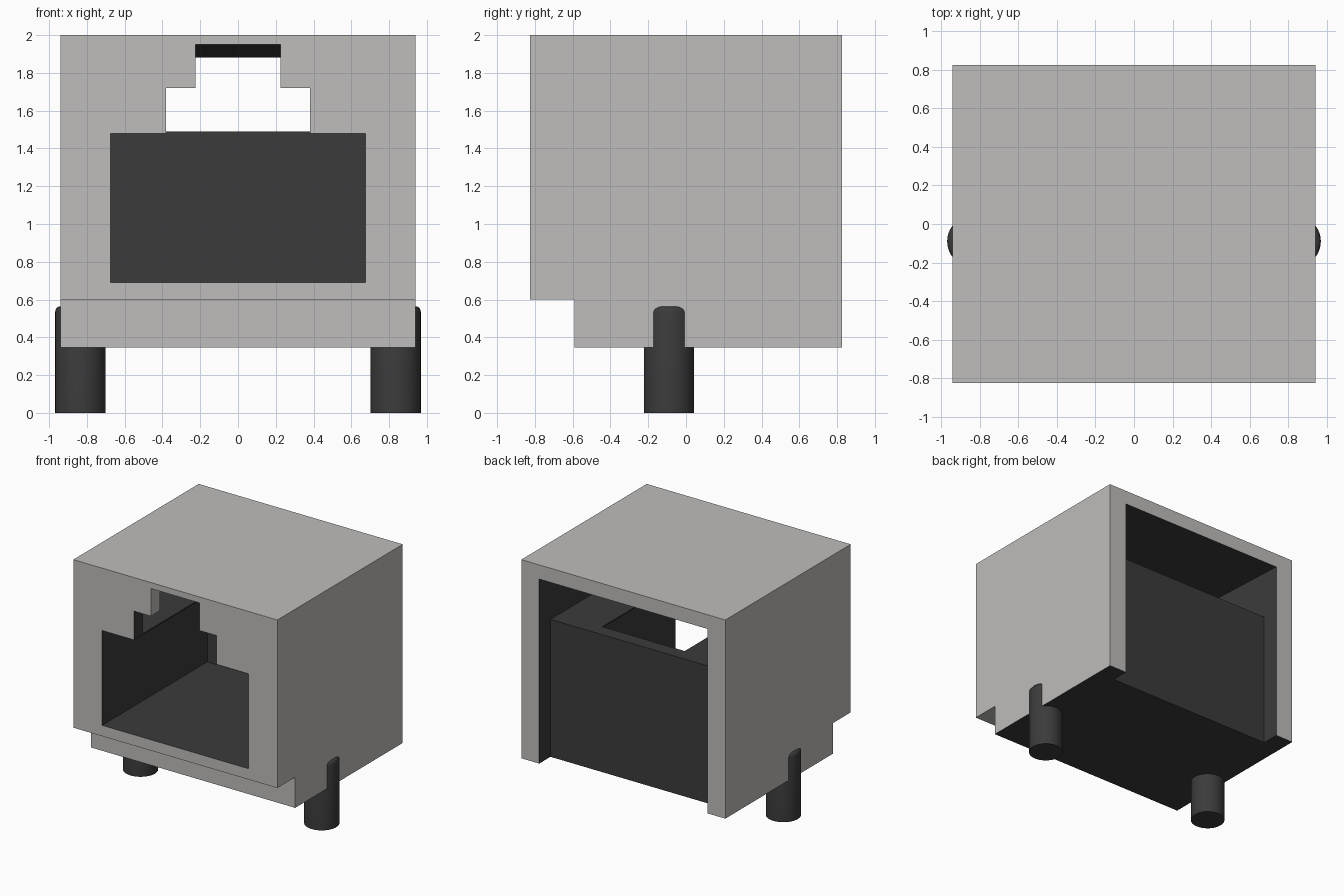
import bpy, bmesh, math
from mathutils import Matrix

cube = bpy.data.objects.get("Cube")
if cube:
    bpy.data.objects.remove(cube, do_unlink=True)


def material(name, rgb):
    m = bpy.data.materials.new(name)
    m.use_nodes = True
    m.diffuse_color = (*rgb, 1)
    bsdf = next(n for n in m.node_tree.nodes if n.type == 'BSDF_PRINCIPLED')
    bsdf.inputs["Base Color"].default_value = (*rgb, 1)
    return m


GREY = material("light grey plastic", (0.52, 0.51, 0.50))
DARK = material("charcoal plastic", (0.044, 0.044, 0.044))


def add_object(name, bm, mats):
    bmesh.ops.recalc_face_normals(bm, faces=bm.faces)
    mesh = bpy.data.meshes.new(name)
    bm.to_mesh(mesh)
    bm.free()
    for m in mats:
        mesh.materials.append(m)
    ob = bpy.data.objects.new(name, mesh)
    bpy.context.collection.objects.link(ob)
    return ob


def prism(name, points, axis, lo, hi):
    """Extrude a profile along x (points are y, z) or y (points are x, z)."""
    bm = bmesh.new()
    place = (lambda a, b: (lo, a, b)) if axis == 'X' else (lambda a, b: (a, lo, b))
    face = bm.faces.new([bm.verts.new(place(a, b)) for a, b in points])
    new = bmesh.ops.extrude_face_region(bm, geom=[face])["geom"]
    shift = (hi - lo, 0, 0) if axis == 'X' else (0, hi - lo, 0)
    bmesh.ops.translate(bm, vec=shift, verts=[g for g in new if isinstance(g, bmesh.types.BMVert)])
    return add_object(name, bm, [GREY, DARK])


W, D = 0.94, 0.825            # half width and half depth
BOTTOM, TOP = 0.345, 2.0
STEP_Y, STEP_Z = -0.59, 0.60  # notch under the front
WALL_Y = -0.705               # back of the front wall
SLOT = 0.225                  # half width of the latch slot

# Housing block with the notch along its lower front edge
housing = prism("housing", [(-D, STEP_Z), (STEP_Y, STEP_Z), (STEP_Y, BOTTOM),
                            (D, BOTTOM), (D, TOP), (-D, TOP)], 'X', -W, W)

# Cutters: rear recess with the space over the insert, plug cavity, latch slot
cutters = [
    prism("rear_cutter", [(WALL_Y, 1.49), (0.677, 1.49), (0.677, 0.2), (0.95, 0.2),
                          (0.95, 1.876), (WALL_Y, 1.95)], 'X', -0.775, 0.775),
    prism("cavity_cutter", [(-0.675, 0.69), (0.675, 0.69), (0.675, 1.48), (0.38, 1.48),
                            (0.38, 1.72), (-0.38, 1.72), (-0.38, 1.48), (-0.675, 1.48)],
          'Y', -0.95, 0.56),
    prism("slot_cutter", [(-SLOT, 1.6), (SLOT, 1.6), (SLOT, 1.95), (-SLOT, 1.95)],
          'Y', -0.95, -0.70),
]
for c in cutters:
    c.hide_render = True
    mod = housing.modifiers.new(c.name, 'BOOLEAN')
    mod.operation = 'DIFFERENCE'
    mod.solver = 'EXACT'
    mod.object = c

# Bake the cuts and drop the cutters
bpy.context.view_layer.update()
baked = bpy.data.meshes.new_from_object(
    housing.evaluated_get(bpy.context.evaluated_depsgraph_get()))
housing.modifiers.clear()
housing.data = baked
baked.name = "housing"
baked.materials.clear()
baked.materials.append(GREY)
baked.materials.append(DARK)
for c in cutters:
    bpy.data.objects.remove(c, do_unlink=True)

# Outside faces and the latch slot are grey; the inside and underside are dark
for p in baked.polygons:
    x, y, z = p.center
    n = p.normal
    outside = (abs(x) > W - 0.01 or abs(y) > D - 0.01 or z > TOP - 0.01
               or (n.y < -0.9 and abs(y - STEP_Y) < 0.01)
               or (n.z < -0.9 and abs(z - STEP_Z) < 0.01))
    slot = y < -0.69 and z > 1.73 and n.y < 0.5
    p.material_index = 0 if outside or slot else 1

# Mounting pegs, half sunk into the sides, with softened tops
R, H = 0.133, 0.565
for side, name in ((1, "left_peg"), (-1, "right_peg")):
    bm = bmesh.new()
    bmesh.ops.create_cone(bm, cap_ends=True, segments=40, radius1=R, radius2=R, depth=H,
                          matrix=Matrix.Translation((side * 0.835, -0.09, H / 2)))
    rim = [e for e in bm.edges if all(v.co.z > H - 0.01 for v in e.verts)]
    bmesh.ops.bevel(bm, geom=rim, offset=0.03, segments=3, profile=0.5, affect='EDGES')
    peg = add_object(name, bm, [DARK])
    bpy.ops.object.select_all(action='DESELECT')
    peg.select_set(True)
    bpy.context.view_layer.objects.active = peg
    bpy.ops.object.shade_smooth_by_angle(angle=math.radians(40))
